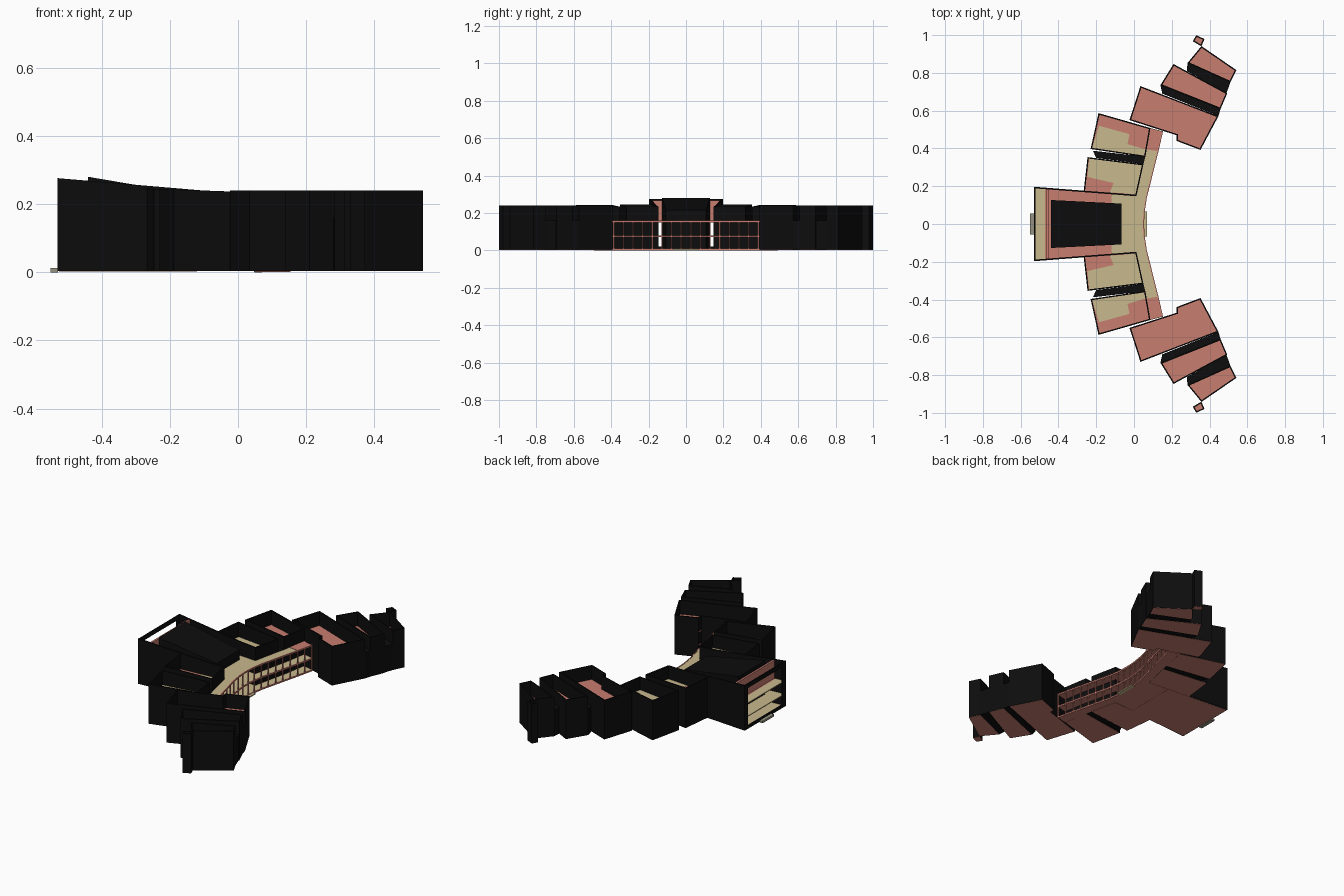
import bpy, bmesh
from mathutils import Vector

if "Cube" in bpy.data.objects:
    bpy.data.objects.remove(bpy.data.objects["Cube"])

def mat(name, c):
    m = bpy.data.materials.new(name)
    m.diffuse_color = (*c, 1)
    m.use_nodes = True
    m.node_tree.nodes["Principled BSDF"].inputs["Base Color"].default_value = m.diffuse_color
    return m

BLACK = mat("black_wall", (0.004, 0.004, 0.004))
RED = mat("red_floor", (0.58, 0.205, 0.162))
TAN = mat("tan_floor", (0.584, 0.479, 0.262))
GREY = mat("grey_step", (0.3, 0.29, 0.22))
BASE, MID, TOP = 0.008, 0.078, 0.157
Z0 = 0.004

def finish(name, bm, m, mirror):
    bmesh.ops.recalc_face_normals(bm, faces=bm.faces)
    me = bpy.data.meshes.new(name)
    bm.to_mesh(me)
    bm.free()
    me.materials.append(m)
    o = bpy.data.objects.new(name, me)
    bpy.context.collection.objects.link(o)
    if mirror:
        mod = o.modifiers.new("mirror", 'MIRROR')
        mod.use_axis = (False, True, False)
        mod.use_mirror_merge = False
    return o

def height(z, x):
    return z(x) if callable(z) else z

def add_prism(bm, pts, z0, z1):
    lo = [bm.verts.new((x, y, z0)) for x, y in pts]
    hi = [bm.verts.new((x, y, height(z1, x))) for x, y in pts]
    bm.faces.new(lo[::-1])
    bm.faces.new(hi)
    n = len(pts)
    for i in range(n):
        j = (i + 1) % n
        bm.faces.new((lo[i], lo[j], hi[j], hi[i]))

def prism(name, pts, z0, z1, m, mirror=True):
    bm = bmesh.new()
    add_prism(bm, pts, z0, z1)
    return finish(name, bm, m, mirror)

def sym(half):
    return half + [(x, -y) for x, y in reversed(half) if y > 0]

def ring(name, pts, z0, z1, t=0.007):
    """Open-topped wall following a closed outline, mitred inward."""
    p = [Vector(q) for q in pts]
    n = len(p)
    if sum(p[i].x * p[(i + 1) % n].y - p[(i + 1) % n].x * p[i].y for i in range(n)) < 0:
        p.reverse()
    inner = []
    for i in range(n):
        a = (p[i] - p[i - 1]).normalized()
        b = (p[(i + 1) % n] - p[i]).normalized()
        na, nb = Vector((-a.y, a.x)), Vector((-b.y, b.x))
        inner.append(p[i] + (na + nb) * t / (1 + na.dot(nb)))
    bm = bmesh.new()
    cols = [[bm.verts.new((v.x, v.y, z)) for v, z in
             ((o, z0), (o, height(z1, o.x)), (k, height(z1, o.x)), (k, z0))]
            for o, k in zip(p, inner)]
    for i in range(n):
        a, b = cols[i], cols[(i + 1) % n]
        for k in range(4):
            l = (k + 1) % 4
            bm.faces.new((a[k], b[k], b[l], a[l]))
    return finish(name, bm, BLACK, True)

def slope(x):
    return 0.236 - 0.035 * x

# Wing and classroom blocks: open rooms with three floors
blocks = {
    "inner_room": ([(-0.246, 0.354), (0.05, 0.317), (0.013, 0.148), (-0.267, 0.169)], slope),
    "outer_room": ([(-0.188, 0.587), (0.087, 0.508), (0.06, 0.354), (-0.23, 0.397)], slope),
    "wing_large": ([(-0.024, 0.55), (0.034, 0.73), (0.447, 0.571), (0.352, 0.392),
                    (0.225, 0.44), (0.225, 0.47)], 0.24),
    "wing_middle": ([(0.209, 0.847), (0.494, 0.693), (0.458, 0.608), (0.14, 0.735)], 0.24),
    "wing_end": ([(0.357, 0.942), (0.542, 0.815), (0.51, 0.75), (0.283, 0.852)], 0.24),
    "wing_stub": ([(0.33, 1.0), (0.373, 0.979), (0.357, 0.940), (0.311, 0.968)], 0.24),
}
for name, (pts, top) in blocks.items():
    ring(name + "_walls", pts, Z0, top)
    for lvl, z in (("base", BASE), ("middle", MID), ("upper", TOP)):
        c = sum((Vector(p) for p in pts), Vector((0, 0))) / len(pts)
        small = [tuple(c + (Vector(p) - c) * 0.985) for p in pts]
        prism(f"{name}_{lvl}_floor", small, z - 0.005, z, RED)

# Tan carpets on the room floors
prism("outer_room_carpet", [(-0.185, 0.52), (-0.024, 0.476), (-0.034, 0.423), (0.06, 0.395),
                            (0.052, 0.362), (-0.222, 0.402)], TOP, TOP + 0.0015, TAN)
prism("inner_room_carpet", [(-0.238, 0.346), (0.042, 0.311), (0.007, 0.157), (-0.128, 0.168),
                            (-0.108, 0.217), (-0.246, 0.249)], TOP, TOP + 0.0015, TAN)

# Low links between the blocks
links = {
    "room_link": [(-0.218, 0.388), (-0.2, 0.35), (0.05, 0.317), (0.06, 0.356)],
    "wing_link_a": [(0.15, 0.69), (0.14, 0.735), (0.458, 0.608), (0.447, 0.571)],
    "wing_link_b": [(0.28, 0.81), (0.283, 0.852), (0.51, 0.75), (0.49, 0.693)],
}
for name, pts in links.items():
    prism(name, pts, Z0, TOP + 0.003, BLACK)

# Curved gallery floors with red edge bands
arc = [(0.047, 0), (0.05, 0.06), (0.062, 0.14), (0.08, 0.21), (0.102, 0.3),
       (0.124, 0.386), (0.148, 0.492)]
gallery = sym(arc + [(0.087, 0.508), (0.05, 0.317), (0.013, 0.148), (-0.12, 0.157)])
hall_floor = sym([(-0.12, 0.16), (-0.47, 0.187)])
back_floor = sym([(-0.47, 0.187), (-0.525, 0.191)])
for lvl, z in (("base", BASE), ("middle", MID), ("upper", TOP)):
    prism(f"gallery_{lvl}_slab", gallery, z - 0.005, z - 0.001, RED, False)
    prism(f"gallery_{lvl}_floor", gallery, z - 0.001, z, TAN, False)
    prism(f"hall_{lvl}_floor", hall_floor, z - 0.005, z, RED if z == TOP else TAN, False)
    prism(f"hall_back_{lvl}_floor", back_floor, z - 0.005, z, TAN, False)
prism("hall_underside", sym([(-0.12, 0.16), (-0.525, 0.191)]), 0.002, 0.003, RED, False)
prism("gallery_end_mat", [(0.147, 0.49), (0.087, 0.507), (0.062, 0.395), (0.124, 0.386)],
      TOP, TOP + 0.0015, RED)

# Railing grid along the gallery: horizontal bands and posts
bm = bmesh.new()
for z in (BASE, MID, TOP):
    for (x, y), (u, v) in zip(arc, arc[1:]):
        add_prism(bm, [(x, y), (u, v), (u + 0.006, v), (x + 0.006, y)], z - 0.007, z + 0.002)
for k in range(10):
    y = 0.026 + k * 0.0515
    for (x0, y0), (x1, y1) in zip(arc, arc[1:]):
        if y0 <= y < y1:
            x = x0 + (x1 - x0) * (y - y0) / (y1 - y0)
            add_prism(bm, [(x, y - 0.003), (x + 0.006, y - 0.003),
                           (x + 0.006, y + 0.003), (x, y + 0.003)], Z0, TOP)
finish("gallery_railing", bm, RED, True)

# Central hall: side walls, back frame, red back panel, sloped auditorium
def hall_top(x):
    return 0.231 - 0.085 * x

prism("hall_side_wall", [(-0.53, 0.197), (0.013, 0.155), (0.013, 0.147), (-0.53, 0.189)],
      Z0, hall_top, BLACK)
prism("hall_back_pier", [(-0.53, 0.165), (-0.53, 0.195), (-0.522, 0.195), (-0.522, 0.165)],
      Z0, 0.275, BLACK)
lintel = sym([(-0.53, 0.17), (-0.522, 0.17)])
prism("hall_back_lintel", lintel, 0.25, 0.275, BLACK, False)
prism("hall_back_sill", lintel, Z0, 0.022, BLACK, False)
prism("hall_back_panel", sym([(-0.45, 0.184), (-0.462, 0.185)]), TOP, 0.266, RED, False)
prism("auditorium", sym([(-0.066, 0.108), (-0.44, 0.127)]), Z0,
      lambda x: 0.28 - 0.17 * (x + 0.44), BLACK, False)

# Entrance steps
prism("front_step", sym([(0.07, 0.066), (0.048, 0.066)]), 0, 0.007, TAN, False)
prism("back_step", sym([(-0.528, 0.055), (-0.55, 0.055)]), 0, 0.012, GREY, False)
